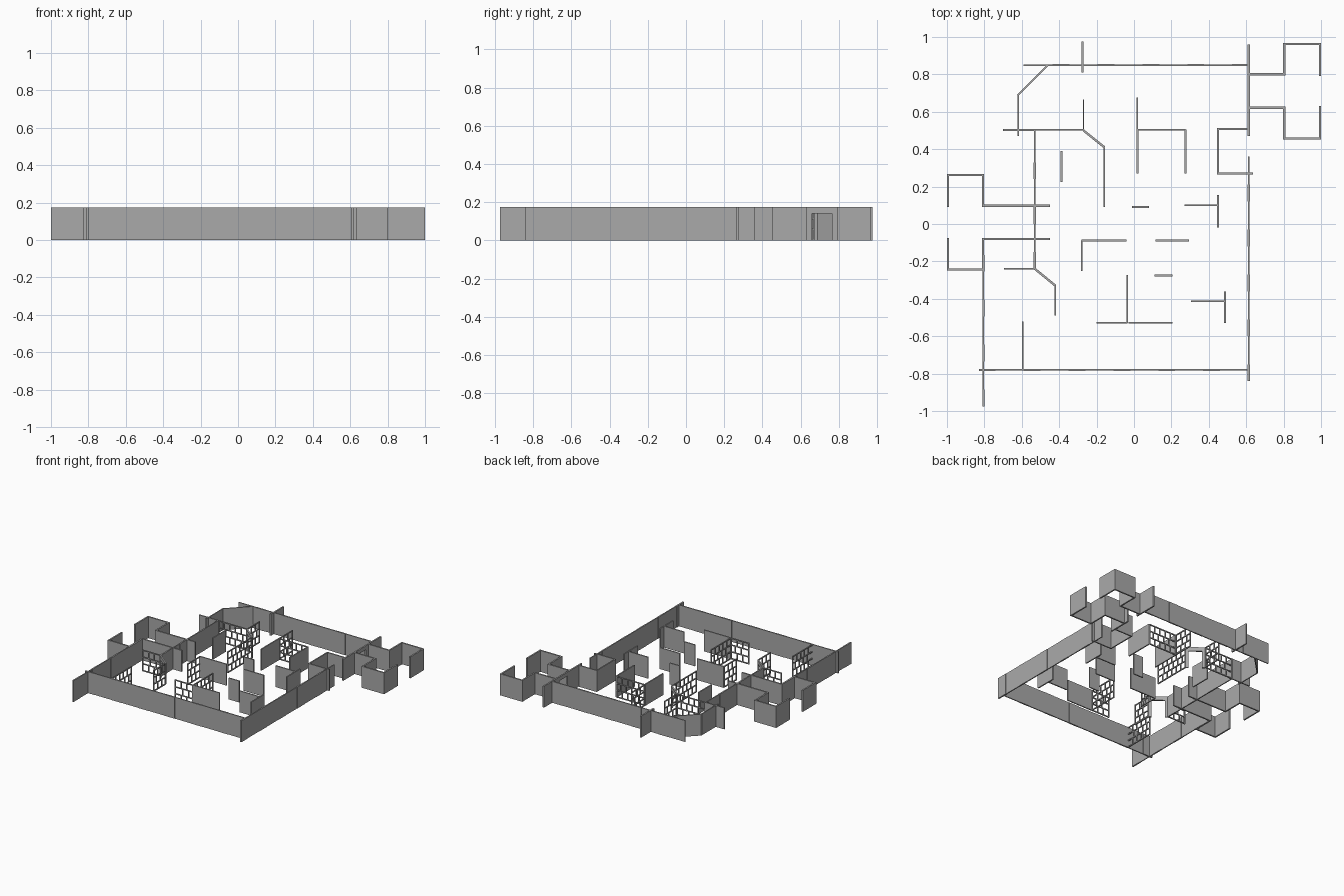
import bpy
import bmesh
from math import atan2, ceil
from mathutils import Vector, Matrix

if "Cube" in bpy.data.objects:
    bpy.data.objects.remove(bpy.data.objects["Cube"], do_unlink=True)

H = 0.174      # wall height
THICK = 0.012
DOOR = 0.142   # door opening height

grey = bpy.data.materials.new("concrete_grey")
grey.use_nodes = True
grey.diffuse_color = (0.4, 0.4, 0.4, 1)
grey.node_tree.nodes["Principled BSDF"].inputs["Base Color"].default_value = (0.4, 0.4, 0.4, 1)


def slab(bm, a, b, z0=0.0, z1=H, t=THICK):
    """Upright box along the line a-b."""
    a, b = Vector(a), Vector(b)
    d = b - a
    mid = (a + b) / 2
    m = (Matrix.Translation((mid.x, mid.y, (z0 + z1) / 2))
         @ Matrix.Rotation(atan2(d.y, d.x), 4, 'Z')
         @ Matrix.Diagonal((d.length, t, z1 - z0, 1)))
    bmesh.ops.create_cube(bm, size=1, matrix=m)


def finish(bm, name):
    me = bpy.data.meshes.new(name)
    bm.to_mesh(me)
    bm.free()
    me.materials.append(grey)
    bpy.context.collection.objects.link(bpy.data.objects.new(name, me))


def path_wall(name, *pts, t=THICK):
    """Solid wall following a path, with closed square corners."""
    bm = bmesh.new()
    for i in range(len(pts) - 1):
        a, b = Vector(pts[i]), Vector(pts[i + 1])
        e = (b - a).normalized() * t / 2
        slab(bm, a - e if i else a, b + e if i < len(pts) - 2 else b, t=t)
    finish(bm, name)


def panel_wall(name, a, b, step=0.24):
    """Long wall of equal panels with a lapping strip at each joint."""
    bm = bmesh.new()
    a, b = Vector(a), Vector(b)
    d = (b - a).normalized()
    length = (b - a).length
    slab(bm, a, b, t=0.008)
    for i in range(ceil(length / step - 0.1)):
        s = i * step
        slab(bm, a + d * s, a + d * min(s + 0.09, length), t=0.012)
    finish(bm, name)


def lattice(name, a, b, rows=3, bar=0.008):
    """Open screen of rails and staggered uprights."""
    bm = bmesh.new()
    a, b = Vector(a), Vector(b)
    d = (b - a).normalized()
    length = (b - a).length
    cols = max(2, round(length / 0.05))
    rh = (H - bar) / rows
    for r in range(rows + 1):
        slab(bm, a, b, r * rh, r * rh + bar, bar)
    for r in range(rows):
        shift = 0.3 if r % 2 else 0
        for c in range(cols + 1):
            s = c / cols if c in (0, cols) else (c + shift) / cols
            p = a + d * (bar / 2 + s * (length - bar))
            slab(bm, p - d * bar / 2, p + d * bar / 2, r * rh + bar, (r + 1) * rh, bar)
    finish(bm, name)


def archway(name, a, b, lo, hi):
    """Wall from a to b with a doorway between fractions lo and hi."""
    bm = bmesh.new()
    a, b = Vector(a), Vector(b)
    p, q = a.lerp(b, lo), a.lerp(b, hi)
    slab(bm, a, p)
    slab(bm, q, b)
    slab(bm, p, q, DOOR, H)
    finish(bm, name)


# Outer walls
panel_wall("front_outer_wall", (-0.83, -0.78), (0.62, -0.78))
panel_wall("back_outer_wall", (0.615, 0.85), (-0.59, 0.85))
panel_wall("left_outer_wall", (0.613, -0.84), (0.613, 0.36))
panel_wall("right_outer_wall", (-0.805, -0.975), (-0.805, -0.08))
archway("booth_door_wall", (0.613, 0.47), (0.613, 0.96), 0.39, 0.6)
path_wall("corner_wall", (-0.46, 0.85), (-0.62, 0.69), (-0.62, 0.47), t=0.008)
path_wall("back_buttress", (-0.275, 0.977), (-0.275, 0.81))

# Projecting booths
path_wall("left_booth_back", (0.613, 0.8), (0.803, 0.8), (0.803, 0.963),
          (0.994, 0.963), (0.994, 0.79))
path_wall("left_booth_front", (0.613, 0.622), (0.803, 0.622), (0.803, 0.457),
          (0.994, 0.457), (0.994, 0.63))
path_wall("right_booth_back", (-0.45, 0.098), (-0.808, 0.098), (-0.808, 0.262),
          (-0.994, 0.262), (-0.994, 0.09))
path_wall("right_booth_front", (-0.45, -0.08), (-0.808, -0.08), (-0.808, -0.243),
          (-0.994, -0.243), (-0.994, -0.075))

# Solid inner walls
panel_wall("long_inner_wall", (-0.53, -0.24), (-0.53, 0.5))
inner = [
    ((-0.70, 0.503), (-0.53, 0.503)),
    ((-0.387, 0.39), (-0.387, 0.225)),
    ((-0.01, 0.09), (0.08, 0.09)),
    ((0.27, 0.1), (0.455, 0.1)),
    ((0.45, 0.155), (0.45, -0.02)),
    ((0.115, -0.088), (0.295, -0.088)),
    ((-0.28, -0.088), (-0.04, -0.088)),
    ((0.11, -0.275), (0.205, -0.275)),
    ((-0.03, -0.528), (0.205, -0.528)),
    ((0.305, -0.413), (0.485, -0.413)),
    ((0.487, -0.36), (0.487, -0.53)),
    ((0.018, 0.27), (0.018, 0.505)),
    ((0.275, 0.27), (0.275, 0.505)),
]
for i, (a, b) in enumerate(inner):
    path_wall(f"inner_wall_{i + 1}", a, b, t=0.01)
path_wall("side_bay_wall", (0.613, 0.508), (0.45, 0.508), (0.45, 0.27), (0.635, 0.27), t=0.01)

# Open lattice screens
screens = [
    ((0.018, 0.505), (0.275, 0.505)),
    ((0.018, 0.505), (0.018, 0.675)),
    ((-0.158, 0.09), (-0.158, 0.41)),
    ((-0.53, 0.503), (-0.27, 0.503)),
    ((-0.27, 0.503), (-0.27, 0.665)),
    ((-0.42, -0.33), (-0.42, -0.49)),
    ((-0.695, -0.238), (-0.53, -0.238)),
    ((-0.28, -0.088), (-0.28, -0.25)),
    ((-0.2, -0.528), (-0.035, -0.528)),
    ((-0.035, -0.528), (-0.035, -0.272)),
    ((-0.595, -0.78), (-0.595, -0.52)),
]
for i, (a, b) in enumerate(screens):
    lattice(f"lattice_screen_{i + 1}", a, b)

# Diagonal doorways
archway("back_archway", (-0.27, 0.5), (-0.158, 0.41), 0.14, 0.86)
archway("front_archway", (-0.53, -0.24), (-0.42, -0.33), 0.14, 0.86)
